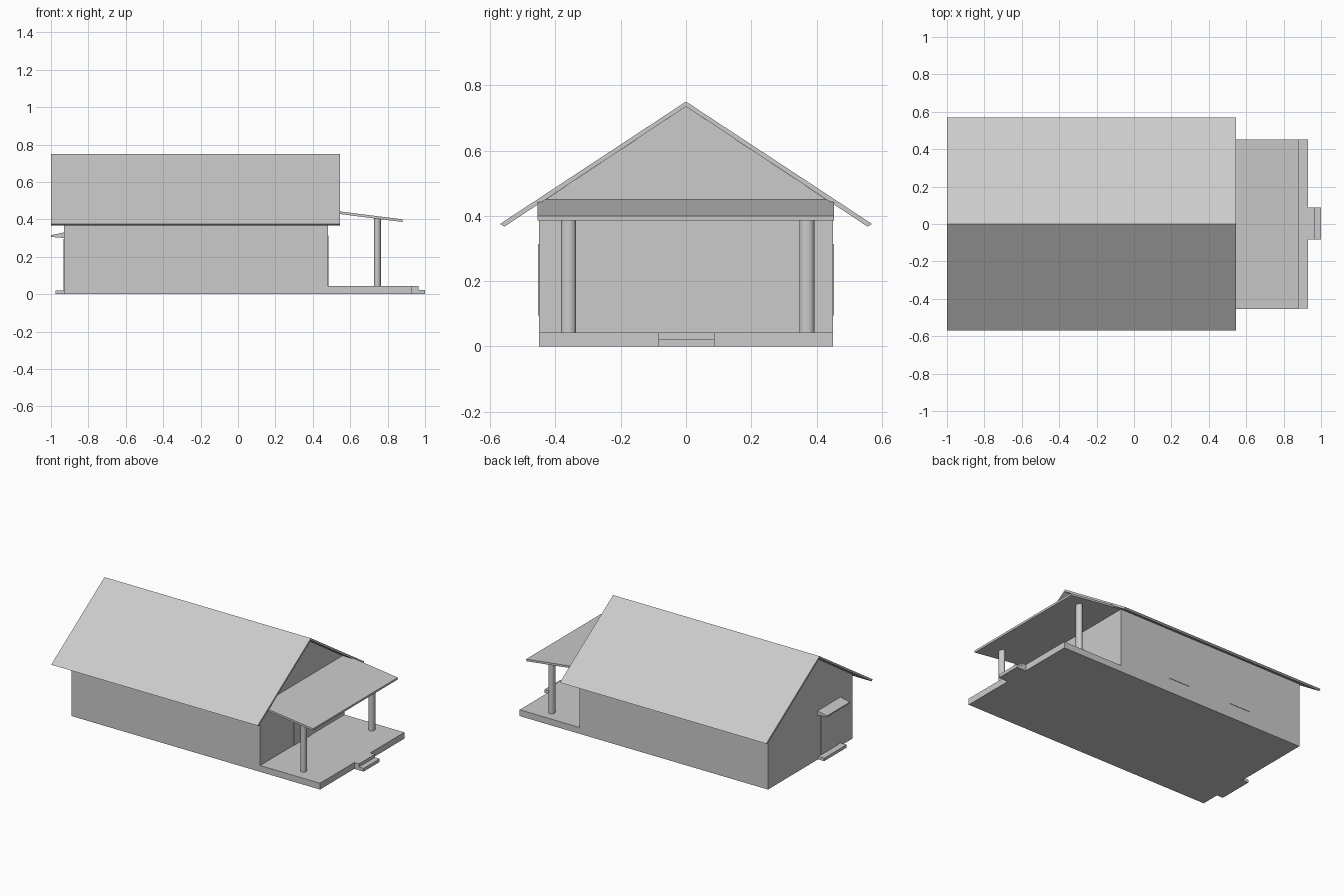
import bpy
import bmesh
from mathutils import Matrix

cube = bpy.data.objects.get("Cube")
if cube:
    bpy.data.objects.remove(cube, do_unlink=True)

# One plain grey for the whole building
grey = bpy.data.materials.new("plain_grey")
grey.use_nodes = True
GREY = (0.6, 0.6, 0.6, 1)
grey.diffuse_color = GREY
grey.node_tree.nodes["Principled BSDF"].inputs["Base Color"].default_value = GREY


def finish(name, bm):
    bmesh.ops.recalc_face_normals(bm, faces=bm.faces)
    mesh = bpy.data.meshes.new(name)
    bm.to_mesh(mesh)
    bm.free()
    mesh.materials.append(grey)
    obj = bpy.data.objects.new(name, mesh)
    bpy.context.collection.objects.link(obj)
    return obj


def extrude(name, points, offset):
    """Closed outline swept along an offset."""
    bm = bmesh.new()
    face = bm.faces.new([bm.verts.new(p) for p in points])
    new = bmesh.ops.extrude_face_region(bm, geom=[face], use_keep_orig=True)["geom"]
    bmesh.ops.translate(bm, vec=offset, verts=[g for g in new if isinstance(g, bmesh.types.BMVert)])
    return finish(name, bm)


def along_x(name, outline, x0, x1):
    return extrude(name, [(x0, y, z) for y, z in outline], (x1 - x0, 0, 0))


def along_y(name, outline, y0, y1):
    return extrude(name, [(x, y0, z) for x, z in outline], (0, y1 - y0, 0))


def box(name, xs, ys, zs):
    return along_x(name, [(ys[0], zs[0]), (ys[1], zs[0]), (ys[1], zs[1]), (ys[0], zs[1])], *xs)


WALL_Y = 0.451
BACK_X, FRONT_X = -0.93, 0.482
DECK_Z = 0.043
PLATE = 0.003

# House walls with gables
along_x("house_walls", [(-WALL_Y, 0), (WALL_Y, 0), (WALL_Y, 0.436), (0, 0.735), (-WALL_Y, 0.436)],
        BACK_X, FRONT_X)

# Main roof
along_x("main_roof", [(0, 0.75), (0.57, 0.375), (0.556, 0.367), (0, 0.735),
                      (-0.556, 0.367), (-0.57, 0.375)], -1, 0.546)

# Porch deck and steps
box("porch_deck", (FRONT_X, 0.93), (-WALL_Y, WALL_Y), (0, DECK_Z))
along_y("porch_steps", [(0.93, 0), (1, 0), (1, 0.022), (0.965, 0.022), (0.965, DECK_Z), (0.93, DECK_Z)],
        -0.084, 0.087)

# Porch roof
along_y("porch_roof", [(FRONT_X, 0.436), (0.879, 0.386), (0.88, 0.4), (FRONT_X, 0.45)], -0.455, 0.453)

# Porch columns, slightly oval
for name, y in (("porch_column_right", -0.36), ("porch_column_left", 0.37)):
    bm = bmesh.new()
    bmesh.ops.create_cone(bm, cap_ends=True, segments=32, radius1=1, radius2=1, depth=0.362,
                          matrix=Matrix.Translation((0.745, y, DECK_Z + 0.181))
                          @ Matrix.Diagonal((0.019, 0.023, 1, 1)))
    column = finish(name, bm)
    for poly in column.data.polygons:
        poly.use_smooth = abs(poly.normal.z) < 0.5

# Doors
box("porch_door", (FRONT_X, FRONT_X + PLATE), (-0.093, 0.097), (DECK_Z, 0.313))
box("rear_door", (BACK_X - PLATE, BACK_X), (-0.3, -0.11), (0.02, 0.295))

# Rear step and wedge awning
box("rear_step", (-0.976, BACK_X), (-0.325, -0.085), (0, 0.02))
along_y("rear_awning", [(BACK_X, 0.3), (BACK_X, 0.33), (-1, 0.315), (-1, 0.306)], -0.325, -0.08)

# Two windows on each long wall
for side, label in ((-1, "front"), (1, "back")):
    for i, x in enumerate((-0.455, 0.02)):
        ys = sorted((side * WALL_Y, side * (WALL_Y + PLATE)))
        box(f"{label}_window_{i + 1}", (x - 0.079, x + 0.079), ys, (0.095, 0.313))
